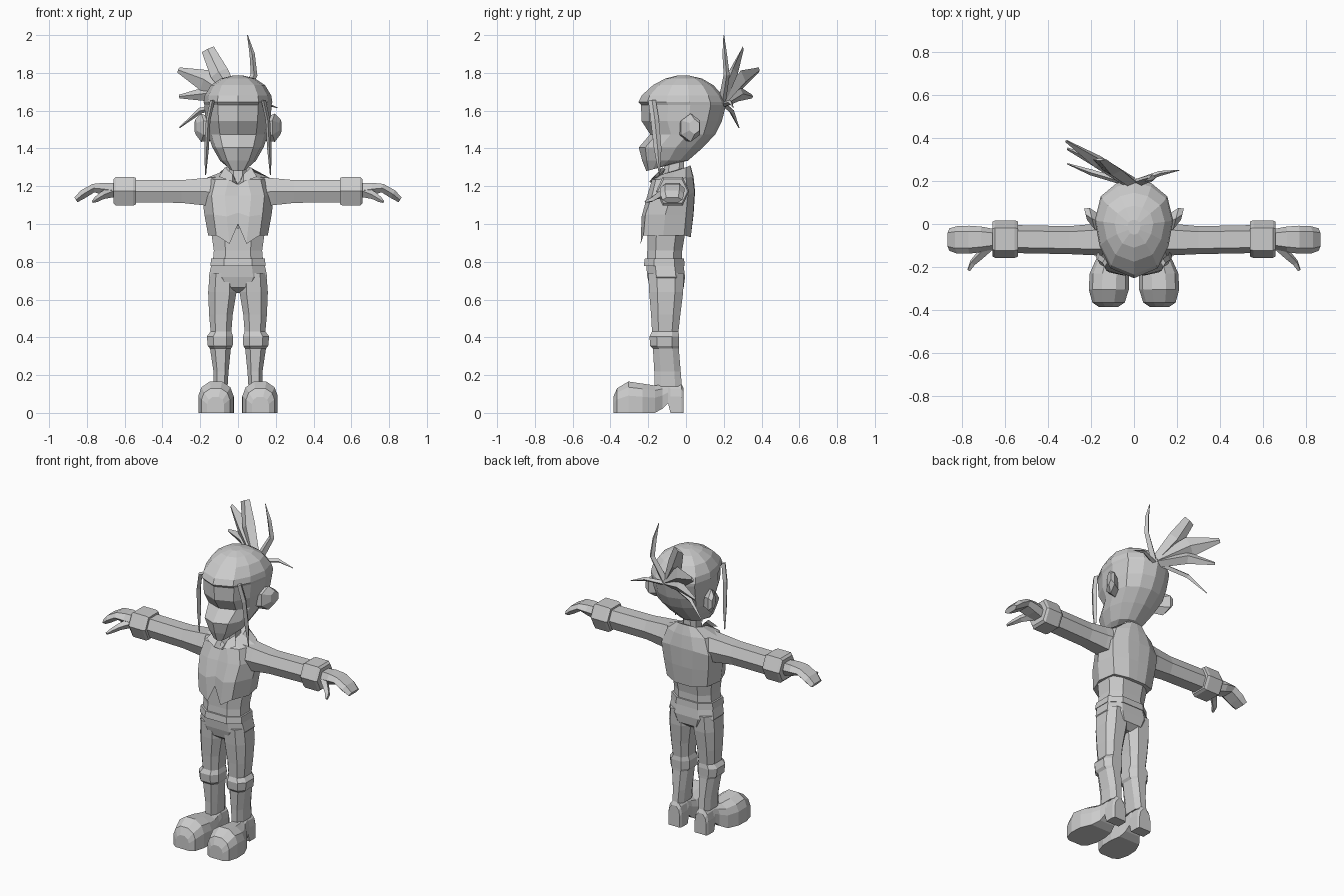
import bpy, bmesh, math
from mathutils import Vector

GREY = bpy.data.materials.new("plain grey")
GREY.diffuse_color = (0.6, 0.6, 0.6, 1)


def loft(name, rings, mirror=False):
    """Skin a list of equal-length point rings, capping both ends."""
    bm = bmesh.new()
    vs = [[bm.verts.new(p) for p in r] for r in rings]
    n = len(vs[0])
    for a, b in zip(vs, vs[1:]):
        for i in range(n):
            j = (i + 1) % n
            bm.faces.new((a[i], a[j], b[j], b[i]))
    bm.faces.new(vs[0][::-1])
    bm.faces.new(vs[-1])
    bmesh.ops.recalc_face_normals(bm, faces=bm.faces)
    me = bpy.data.meshes.new(name)
    bm.to_mesh(me)
    bm.free()
    me.materials.append(GREY)
    ob = bpy.data.objects.new(name, me)
    bpy.context.collection.objects.link(ob)
    if mirror:
        ob.modifiers.new("mirror", 'MIRROR').use_mirror_merge = False
    return ob


def span_ring(z, x0, x1, y0, y1, n=8, p=0.75):
    """Rounded horizontal ring filling an x / y span."""
    pts = []
    for i in range(n):
        a = 2 * math.pi * (i + 0.5) / n
        c, s = math.cos(a), math.sin(a)
        m = max(abs(math.cos(math.pi / n)), 0.01)
        c, s = [math.copysign(min(1, abs(v) / m) ** p, v) for v in (c, s)]
        pts.append(((x0 + x1) / 2 + c * (x1 - x0) / 2,
                    (y0 + y1) / 2 + s * (y1 - y0) / 2, z))
    return pts


def arm_ring(x, y0, y1, z0, z1, tilt=0):
    """Six-sided ring across the arm, ridged at front and back."""
    zm, d = (z0 + z1) / 2, (y1 - y0) * 0.2
    return [(x, y0, zm), (x - tilt, y0 + d, z0), (x - tilt, y1 - d, z0),
            (x, y1, zm), (x + tilt, y1 - d, z1), (x + tilt, y0 + d, z1)]


def spike(name, path, mirror=False):
    """Diamond-section lock; path holds (x, y, z, width, thickness)."""
    pts = [Vector(p[:3]) for p in path]
    rings = []
    for i, p in enumerate(path):
        d = (pts[min(i + 1, len(pts) - 1)] - pts[max(i - 1, 0)]).normalized()
        side = d.cross(Vector((0, 1, 0))).normalized()
        up = side.cross(d)
        rings.append([pts[i] + side * p[3], pts[i] + up * p[4],
                      pts[i] - side * p[3], pts[i] - up * p[4]])
    return loft(name, rings, mirror)


# Head: brow, sunken eye band, muzzle and chin follow the front profile
XS = (0, .6, .88, 1, .85, .45, 0)
TS = (0, .1, .32, .58, .82, .95, 1)


def head_ring(z, w, f, b):
    half = [(w * x, f + (b - f) * t, z + (t * .03 if z < 1.3 else 0))
            for x, t in zip(XS, TS)]
    return half + [(-x, y, zz) for x, y, zz in half[-2:0:-1]]


loft("head", [head_ring(*r) for r in [
    (1.28, .05, -.21, -.10), (1.335, .095, -.232, .01), (1.405, .135, -.25, .09),
    (1.475, .16, -.19, .155), (1.545, .172, -.235, .19), (1.63, .178, -.238, .212),
    (1.645, .182, -.252, .212), (1.68, .176, -.235, .195), (1.735, .143, -.175, .145),
    (1.77, .09, -.11, .085), (1.785, .03, -.05, .02)]])

# Ears flare out and back
def ear_ring(x, y, z, ry, rz):
    return [(x + .25 * math.cos(a) * ry, y + ry * math.cos(a), z + rz * math.sin(a))
            for a in [math.tau * i / 6 + math.pi / 6 for i in range(6)]]


loft("ear", [ear_ring(.14, .0, 1.50, .045, .06), ear_ring(.195, .025, 1.51, .058, .075),
             ear_ring(.225, .045, 1.515, .03, .04)], True)

# Side locks framing the face
spike("side_lock", [(.135, -.18, 1.655, .012, .02), (.158, -.165, 1.55, .012, .022),
                    (.166, -.15, 1.40, .012, .02), (.172, -.14, 1.26, .003, .003)], True)

# Tied tuft behind the head
spike("tuft_upper", [(-.01, .19, 1.66, .03, .025), (-.10, .25, 1.80, .05, .025),
                     (-.16, .30, 1.925, .035, .006)])
spike("tuft_middle", [(-.01, .19, 1.65, .03, .03), (-.17, .29, 1.76, .06, .03),
                      (-.315, .385, 1.815, .015, .006)])
spike("tuft_lower", [(-.01, .19, 1.64, .03, .03), (-.16, .28, 1.69, .04, .025),
                     (-.31, .35, 1.675, .01, .006)])
spike("tuft_hanging", [(-.03, .19, 1.64, .015, .015), (-.20, .24, 1.60, .016, .014),
                       (-.31, .28, 1.51, .003, .003)])
spike("tuft_tall", [(.01, .19, 1.64, .025, .02), (.085, .215, 1.79, .018, .016),
                    (.075, .205, 1.90, .014, .012), (.05, .20, 2.0, .002, .002)])
spike("tuft_short", [(.0, .19, 1.63, .015, .015), (.12, .235, 1.645, .012, .012),
                     (.21, .25, 1.615, .002, .002)])

# Neck
loft("neck", [span_ring(1.18, -.05, .05, -.13, -.01), span_ring(1.36, -.042, .042, -.11, -.01)])

# Jacket: half outline mirrored, with a zigzag front hem
def jacket_ring(pts):
    return pts + [(-x, y, z) for x, y, z in pts[-2:0:-1]]


loft("jacket", [jacket_ring(r) for r in [
    [(0, -.23, 1.0), (.045, -.24, .895), (.115, -.225, .94), (.158, -.12, .94),
     (.14, -.01, .94), (.06, .025, .93), (0, .025, .93)],
    [(0, -.225, 1.06), (.06, -.235, 1.04), (.13, -.215, 1.05), (.178, -.11, 1.05),
     (.155, .0, 1.05), (.07, .038, 1.05), (0, .04, 1.05)],
    [(0, -.20, 1.15), (.07, -.205, 1.15), (.14, -.18, 1.15), (.19, -.08, 1.15),
     (.165, .01, 1.15), (.08, .045, 1.17), (0, .048, 1.17)],
    [(0, -.17, 1.21), (.05, -.18, 1.235), (.12, -.16, 1.235), (.17, -.07, 1.243),
     (.13, .0, 1.245), (.06, .035, 1.25), (0, .04, 1.25)],
    [(0, -.12, 1.215), (.03, -.135, 1.25), (.065, -.12, 1.265), (.075, -.06, 1.28),
     (.065, .0, 1.30), (.035, .022, 1.31), (0, .024, 1.31)]]])

# Pointed collar flaps
loft("collar_flap", [[(.005, -.175, 1.21), (.03, -.195, 1.225), (.10, -.17, 1.25), (.075, -.15, 1.25)],
                     [(.02, -.13, 1.25), (.03, -.15, 1.265), (.07, -.125, 1.30), (.06, -.11, 1.29)]], True)

# Sleeves, cuffs, hands and thumbs
loft("sleeve", [arm_ring(*r) for r in [
    (.10, -.15, .015, 1.09, 1.25), (.19, -.145, .0, 1.10, 1.242),
    (.30, -.14, -.01, 1.112, 1.232), (.56, -.135, -.005, 1.115, 1.232)]], True)
loft("cuff", [arm_ring(*r) for r in [
    (.54, -.152, .012, 1.105, 1.243), (.555, -.158, .017, 1.097, 1.25),
    (.645, -.158, .017, 1.097, 1.25), (.658, -.15, .01, 1.11, 1.238)]], True)
loft("hand", [arm_ring(*r) for r in [
    (.64, -.115, -.025, 1.135, 1.215), (.71, -.13, -.012, 1.152, 1.218),
    (.765, -.138, -.008, 1.168, 1.212, .005), (.82, -.138, -.01, 1.138, 1.178, .012),
    (.858, -.125, -.02, 1.115, 1.14, .008)]], True)
spike("thumb", [(.67, -.10, 1.17, .03, .025), (.72, -.15, 1.15, .02, .02),
                (.75, -.18, 1.13, .015, .016), (.768, -.215, 1.118, .007, .008)], True)

# Shirt, belt and hips
loft("shirt", [span_ring(.78, -.135, .135, -.21, -.02), span_ring(.86, -.128, .128, -.205, -.02),
               span_ring(.98, -.145, .145, -.205, .0)])
loft("belt", [span_ring(.778, -.146, .146, -.223, -.008), span_ring(.818, -.142, .142, -.218, -.01)])
loft("hips", [span_ring(.635, -.05, .05, -.15, -.05), span_ring(.665, -.12, .12, -.19, -.012),
              span_ring(.72, -.155, .155, -.205, -.005), span_ring(.80, -.138, .138, -.212, -.015)])

# Trouser legs with knee pads bulging at the joint
loft("leg", [span_ring(*r) for r in [
    (.74, .012, .15, -.20, -.012), (.64, .008, .158, -.195, -.015),
    (.52, .028, .153, -.185, -.03), (.43, .035, .145, -.18, -.04),
    (.405, .026, .165, -.193, -.036), (.355, .028, .16, -.19, -.038),
    (.34, .038, .148, -.175, -.038), (.22, .05, .13, -.168, -.028),
    (.14, .055, .128, -.168, -.022)]], True)


# Boots: bulbous toe, raised arch and block heel
def boot_ring(y, cx, w, z0, z1):
    h = z1 - z0
    half = [(w, z0), (w, z0 + h * .55), (w * .82, z0 + h * .82), (w * .35, z1)]
    return [(cx + x, y, z) for x, z in half] + [(cx - x, y, z) for x, z in half[::-1]]


loft("boot", [boot_ring(*r) for r in [
    (-.385, .118, .045, .0, .085), (-.365, .118, .075, .0, .13), (-.305, .117, .093, .0, .166),
    (-.23, .114, .092, .0, .155), (-.165, .105, .072, .0, .145), (-.125, .095, .052, .022, .15),
    (-.095, .092, .046, .05, .155), (-.082, .092, .046, .0, .158),
    (-.025, .092, .046, .0, .155), (-.012, .092, .04, .0, .13)]], True)
